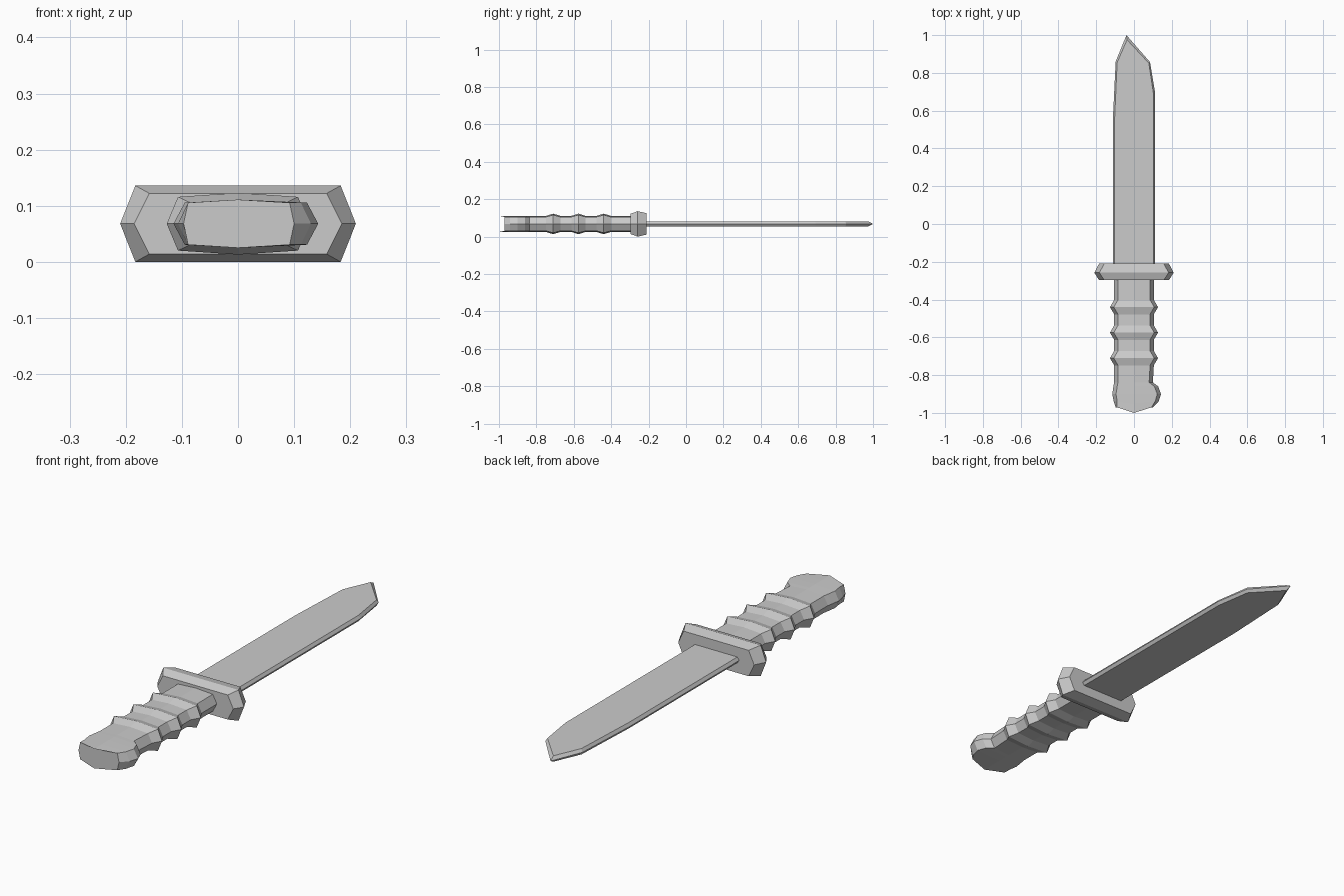
import bpy, bmesh

cube = bpy.data.objects.get("Cube")
if cube:
    bpy.data.objects.remove(cube, do_unlink=True)

MID = 0.068  # height of the centre plane

grey = bpy.data.materials.new("plain grey")
grey.use_nodes = True
colour = (0.6, 0.6, 0.6, 1)
grey.diffuse_color = colour
grey.node_tree.nodes["Principled BSDF"].inputs["Base Color"].default_value = colour


def loft(name, rings):
    """Skin a list of closed rings and cap both ends with flat faces."""
    bm = bmesh.new()
    rows = [[bm.verts.new((x, y, z + MID)) for x, y, z in ring] for ring in rings]
    for a, b in zip(rows, rows[1:]):
        for i in range(len(a)):
            j = (i + 1) % len(a)
            bm.faces.new((a[i], a[j], b[j], b[i]))
    bm.faces.new(rows[0])
    bm.faces.new(rows[-1])
    bmesh.ops.recalc_face_normals(bm, faces=bm.faces)
    mesh = bpy.data.meshes.new(name)
    bm.to_mesh(mesh)
    bm.free()
    mesh.materials.append(grey)
    obj = bpy.data.objects.new(name, mesh)
    bpy.context.collection.objects.link(obj)
    return obj


def grip_ring(y, left, right, h, inset=0.02, bulge=0.0):
    """Eight-sided grip section, its centre line pushed forward by bulge."""
    e = h * 0.87
    return [(left, y, 0), (left + inset, y, e), (0, y - bulge, h), (right - inset, y, e),
            (right, y, 0), (right - inset, y, -e), (0, y - bulge, -h), (left + inset, y, -e)]


def guard_ring(y, w, h):
    s = w - 0.027
    return [(-w, y, 0), (-s, y, h), (s, y, h), (w, y, 0), (s, y, -h), (-s, y, -h)]


# Handle: straight grip with three raised ridges, then a hooked pommel
rings = [grip_ring(-0.27, -0.105, 0.105, 0.043)]
for ridge in (-0.44, -0.575, -0.71):
    rings += [grip_ring(ridge + 0.038, -0.105, 0.105, 0.043),
              grip_ring(ridge, -0.127, 0.127, 0.055),
              grip_ring(ridge - 0.038, -0.105, 0.105, 0.043)]
rings += [grip_ring(-0.838, -0.105, 0.1, 0.043),
          grip_ring(-0.86, -0.109, 0.128, 0.043),
          grip_ring(-0.9, -0.115, 0.143, 0.043),
          grip_ring(-0.94, -0.107, 0.13, 0.043, 0.018, 0.012),
          grip_ring(-0.971, -0.097, 0.1, 0.043, 0.008, 0.029)]
loft("handle", rings)

# Guard: six-sided bar, widest along its middle
loft("guard", [guard_ring(-0.297, 0.185, 0.054),
               guard_ring(-0.258, 0.21, 0.068),
               guard_ring(-0.21, 0.185, 0.057)])

# Blade: thin outline with a narrow bevel towards the edge
outline = [(-0.112, -0.24), (-0.112, 0.55), (-0.097, 0.86), (-0.04, 1.0),
           (0.085, 0.857), (0.112, 0.695), (0.112, -0.24)]
inner = [(x * 0.92, y - (0.025 if y > 0.9 else 0.005)) for x, y in outline]
loft("blade", [[(x, y, -0.013) for x, y in inner],
               [(x, y, 0) for x, y in outline],
               [(x, y, 0.013) for x, y in inner]])
